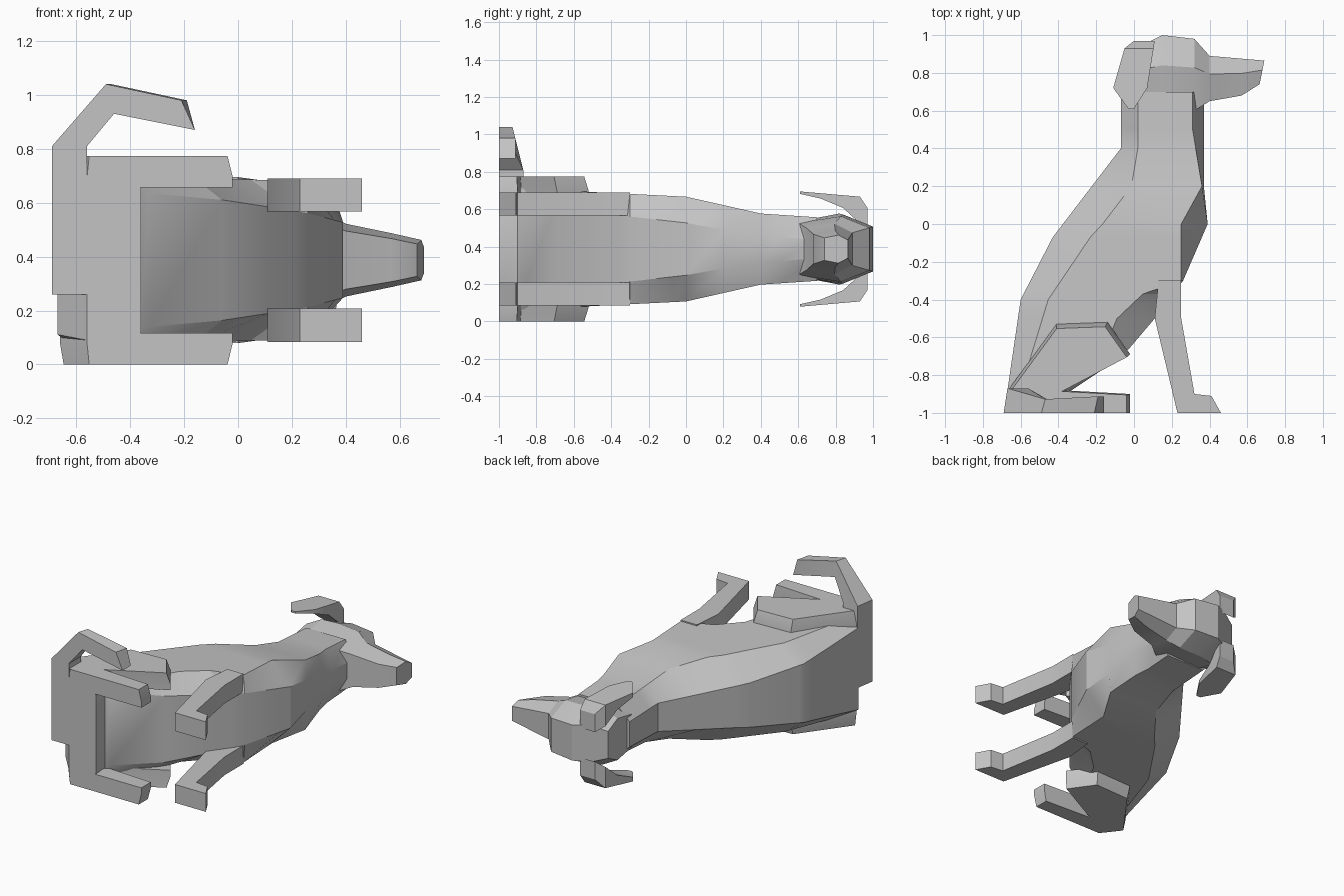
import bpy
import bmesh
import math

MIDDLE = .387  # height of the symmetry plane: the dog lies on its side

default_cube = bpy.data.objects.get("Cube")
if default_cube:
    bpy.data.objects.remove(default_cube, do_unlink=True)

grey = bpy.data.materials.new("plain grey")
grey.use_nodes = True
colour = (.55, .55, .55, 1)
grey.diffuse_color = colour
grey.node_tree.nodes["Principled BSDF"].inputs["Base Color"].default_value = colour


def loft(name, rings, side=1):
    """Skin closed rings of (x, y, sideways) points and cap both ends."""
    bm = bmesh.new()
    loops = [[bm.verts.new((x, y, MIDDLE + side * s)) for x, y, s in ring]
             for ring in rings]
    for first, second in zip(loops, loops[1:]):
        for i in range(len(first)):
            bm.faces.new((first[i - 1], first[i], second[i], second[i - 1]))
    bm.faces.new(loops[0])
    bm.faces.new(loops[-1])
    bmesh.ops.recalc_face_normals(bm, faces=bm.faces)
    mesh = bpy.data.meshes.new(name)
    bm.to_mesh(mesh)
    bm.free()
    mesh.materials.append(grey)
    obj = bpy.data.objects.new(name, mesh)
    bpy.context.collection.objects.link(obj)
    bpy.ops.object.select_all(action="DESELECT")
    obj.select_set(True)
    bpy.context.view_layer.objects.active = obj
    bpy.ops.object.shade_smooth_by_angle(angle=math.radians(25))


def symmetric(half):
    """Close a half ring by mirroring it sideways."""
    return half + [(x, y, -s) for x, y, s in reversed(half)]


def value(profile, position):
    """Read a profile, straight between its points and level past its ends."""
    below = max((k for k in profile if k <= position), default=min(profile))
    above = min((k for k in profile if k >= position), default=max(profile))
    if below == above:
        return profile[below]
    share = (position - below) / (above - below)
    return profile[below] + share * (profile[above] - profile[below])


def stations(*profiles):
    """Give every profile's value at each position where one of them bends."""
    for position in sorted(set().union(*profiles)):
        yield position, *(value(profile, position) for profile in profiles)


def slab(outline, sideways):
    return [(x, y, sideways) for x, y in outline]


# Torso and neck: profiles along the height of the sitting dog
chest = {-.9: -.36, -.7: -.06, -.5: .11, -.3: .26, 0: .39, .2: .37}
chest_bevel = {-.9: .03, -.5: .2, -.37: .16, -.3: .01, 0: .14, .2: .01, .5: .06}
spine = {-1: -.56, -.88: -.67, -.4: -.6, -.07: -.43, .4: -.07}
spine_bevel = {-1: .05, 0: .21, .2: .21, .4: .09}
half_width = {-1: .33, 0: .28, .4: .19, .7: .17}

torso_rings = []
for y, front, front_bevel, back, back_bevel, wide in stations(
        chest, chest_bevel, spine, spine_bevel, half_width):
    torso_rings.append(symmetric([
        (front, y, wide * (.5 - .3 * y)),
        (front - front_bevel, y, wide),
        (back + back_bevel, y, wide),
        (back, y, wide * (.5 + .4 * max(0, -y))),
    ]))
loft("torso", torso_rings)

# Head: profiles from the nape to the nose, whose tip leans back
crown = {-.05: .9, .15: 1, .32: .98, .4: .89, .69: .865}
jaw = {-.05: .65, .15: .6, .32: .6, .4: .65, .57: .68, .69: .74}
cheek = {-.05: .14, .05: .19, .32: .175, .4: .135, .69: .075}

head_rings = []
for x, top, bottom, wide in stations(crown, jaw, cheek):
    lean = .2 if x == max(crown) else 0
    levels = (top, .65), (.6 * top + .4 * bottom, 1), (bottom, .8)
    head_rings.append(symmetric(
        [(x - lean * (top - y), y, wide * share) for y, share in levels]))
loft("head", head_rings)

# Ears: profiles from the hanging tip up to the root
ear_back = {.61: -.03, .72: -.11, .93: -.05, .97: 0}
ear_front = {.61: 0, .72: .07, .97: .11}
ear_inside = {.61: .295, .72: .27, .84: .22, .97: .1}
ear_outside = {.61: .308, .93: .28, .97: .22}

ear_rings = []
for y, back, front, inside, outside in stations(
        ear_back, ear_front, ear_inside, ear_outside):
    ear_rings.append([(back, y, inside), (front, y, inside),
                      (front, y, outside), (back, y, outside)])

# Front leg outline, from the shoulder down to the paw and up again
front_leg = [(.25, -.3), (.25, -.5), (.32, -.9), (.41, -.91),
             (.46, -1), (.23, -1), (.11, -.5), (.13, -.3)]

# Folded hind leg outline, and a smaller copy for its bevelled outer face
hind_leg = [(-.66, -.87), (-.41, -.53), (-.14, -.52), (-.02, -.69),
            (-.38, -.88), (-.02, -.9), (-.02, -1), (-.56, -1)]
shrink = .95
hind_face = [(shrink * (x + .4) - .4, shrink * (y + 1) - 1) for x, y in hind_leg]

for label, side in (("upper", 1), ("lower", -1)):
    loft(label + "_ear", ear_rings, side)
    loft(label + "_front_leg",
         [slab(front_leg, .18), slab(front_leg, .303)], side)
    loft(label + "_hind_leg",
         [slab(hind_leg, .27), slab(hind_leg, .31), slab(hind_face, MIDDLE)], side)

# Tail curling to one side over the ground, thinner towards the end
tail_outer = [(-.69, .26), (-.69, .81), (-.49, 1.04), (-.21, .98)]
tail_inner = [(-.56, .26), (-.56, .81), (-.46, .93), (-.16, .87)]

tail_rings = []
for (outer_x, outer_z), (inner_x, inner_z) in zip(tail_outer, tail_inner):
    top = -.87 - .25 * max(0, outer_z - .81)
    outer, inner = outer_z - MIDDLE, inner_z - MIDDLE
    tail_rings.append([(outer_x, -1, outer), (inner_x, -1, inner),
                       (inner_x, top, inner), (outer_x + .02, top, outer)])
loft("tail", tail_rings)
